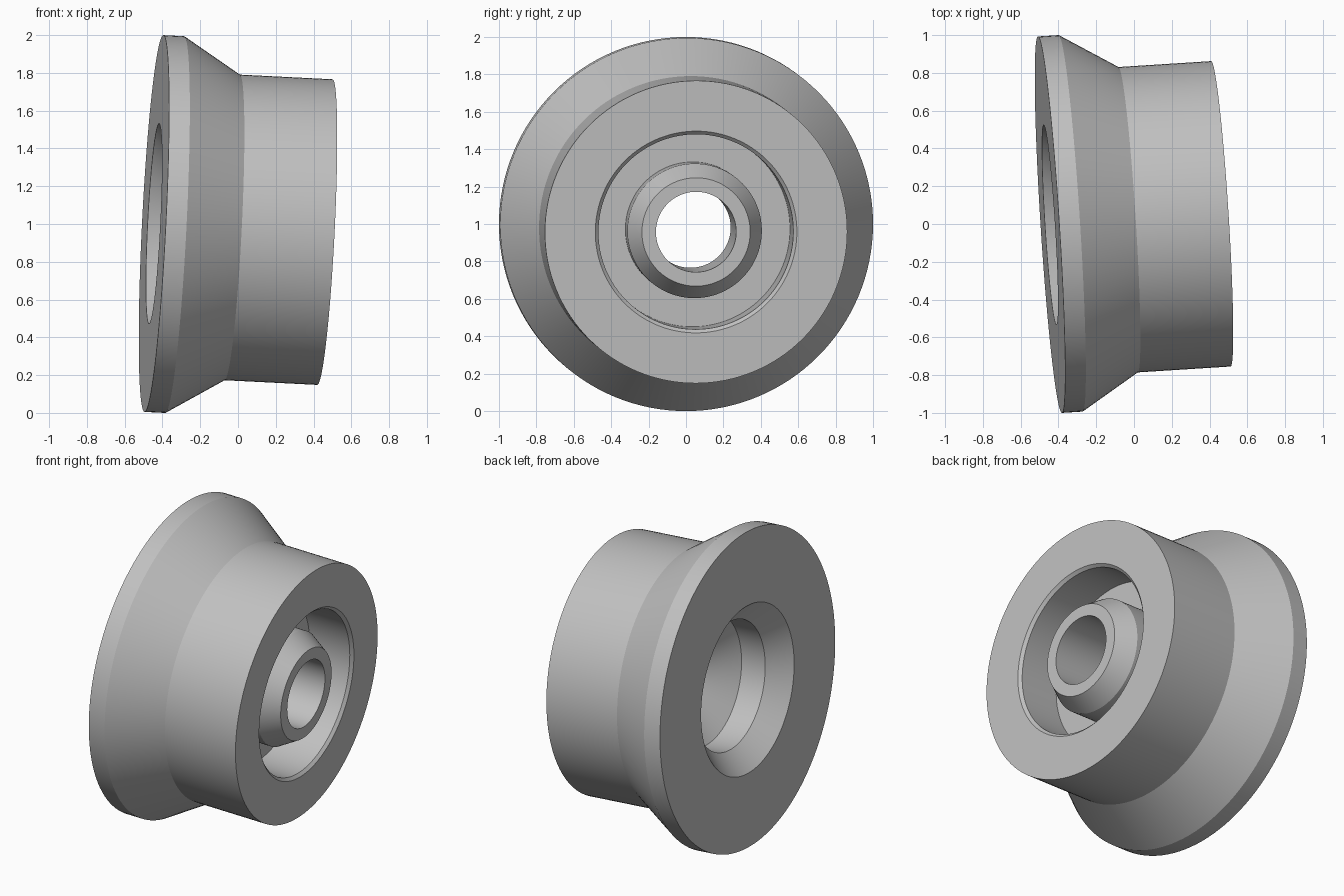
import bpy
import bmesh
import math
from mathutils import Vector

SEGMENTS = 128

cube = bpy.data.objects.get("Cube")
if cube:
    bpy.data.objects.remove(cube, do_unlink=True)


def make_material(name, value):
    mat = bpy.data.materials.new(name)
    colour = (value, value, value, 1.0)
    mat.use_nodes = True
    mat.diffuse_color = colour
    mat.node_tree.nodes["Principled BSDF"].inputs["Base Color"].default_value = colour
    return mat


def revolve(name, profile, mat):
    """Spin a closed (radius, distance along axis) outline around local z."""
    bm = bmesh.new()
    rings = []
    for i in range(SEGMENTS):
        a = math.tau * i / SEGMENTS
        rings.append([bm.verts.new((r * math.cos(a), r * math.sin(a), t))
                      for r, t in profile])
    n = len(profile)
    for i in range(SEGMENTS):
        here, there = rings[i], rings[(i + 1) % SEGMENTS]
        for j in range(n):
            k = (j + 1) % n
            bm.faces.new((here[j], there[j], there[k], here[k]))
    bmesh.ops.recalc_face_normals(bm, faces=bm.faces)
    mesh = bpy.data.meshes.new(name)
    bm.to_mesh(mesh)
    bm.free()
    mesh.materials.append(mat)
    obj = bpy.data.objects.new(name, mesh)
    bpy.context.collection.objects.link(obj)
    return obj


# Outline of the whole wheel, from the back of the flange to the hub and back
outer_body = [(0.53, 0.0), (0.9985, 0.0), (0.9985, 0.11), (0.81, 0.415), (0.81, 0.908)]
front_recess = [(0.54, 0.908), (0.522, 0.89), (0.522, 0.61)]
hub = [(0.36, 0.61), (0.36, 0.785), (0.29, 0.905), (0.215, 0.905)]
back_recess = [(0.215, 0.435), (0.405, 0.29), (0.405, 0.125)]

grey = make_material("plain grey", 0.53)
wheel = revolve("flanged_wheel", outer_body + front_recess + hub + back_recess, grey)

# Lean the axle slightly off the x axis
axis = Vector((1.0, 0.0635, -0.05))
wheel.rotation_mode = 'QUATERNION'
wheel.rotation_quaternion = axis.to_track_quat('Z', 'Y')
wheel.location = (-0.445, -0.0035, 1.0025)

# Smooth round surfaces, crisp rims
bpy.ops.object.select_all(action='DESELECT')
wheel.select_set(True)
bpy.context.view_layer.objects.active = wheel
bpy.ops.object.shade_smooth_by_angle(angle=math.radians(20))
